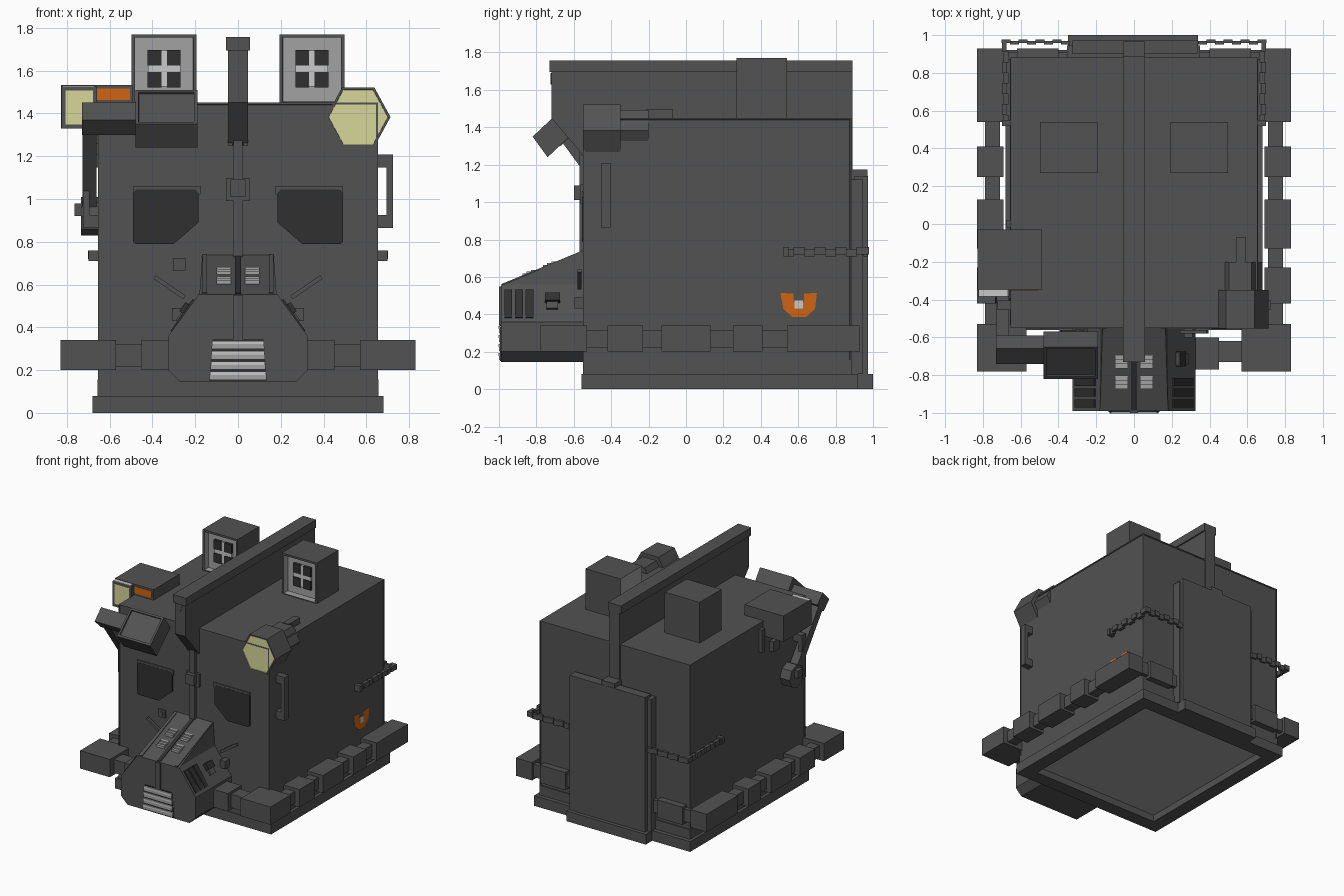
import bpy, bmesh, math
from mathutils import Vector

cube = bpy.data.objects.get("Cube")
if cube:
    bpy.data.objects.remove(cube, do_unlink=True)


def material(name, r, g, b):
    m = bpy.data.materials.new(name)
    m.use_nodes = True
    m.diffuse_color = (r, g, b, 1)
    bsdf = next(n for n in m.node_tree.nodes if n.type == "BSDF_PRINCIPLED")
    bsdf.inputs["Base Color"].default_value = (r, g, b, 1)
    bsdf.inputs["Roughness"].default_value = 0.8
    return m


GREY = material("hull grey", .085, .085, .085)
DARK = material("dark grey", .03, .03, .03)
MID = material("light grey", .36, .36, .36)
PALE = material("pale grey", .58, .58, .58)
YELLOW = material("lens yellow", .68, .68, .32)
ORANGE = material("orange", .63, .13, .006)


def finish(name, bm, mat):
    bmesh.ops.recalc_face_normals(bm, faces=bm.faces)
    me = bpy.data.meshes.new(name)
    bm.to_mesh(me)
    bm.free()
    me.materials.append(mat)
    ob = bpy.data.objects.new(name, me)
    bpy.context.collection.objects.link(ob)
    return ob


def prism(name, pts, axis, a, b, mat=GREY):
    """Extrude a flat outline along one axis from a to b."""
    place = {"x": lambda u, v, w: (w, u, v), "y": lambda u, v, w: (u, w, v),
             "z": lambda u, v, w: (u, v, w)}[axis]
    bm = bmesh.new()
    lo, hi = [[bm.verts.new(place(u, v, w)) for u, v in pts] for w in (a, b)]
    bm.faces.new(lo)
    bm.faces.new(hi)
    for i in range(len(pts)):
        j = (i + 1) % len(pts)
        bm.faces.new((lo[i], lo[j], hi[j], hi[i]))
    return finish(name, bm, mat)


def box(name, x0, x1, y0, y1, z0, z1, mat=GREY):
    return prism(name, [(x0, y0), (x1, y0), (x1, y1), (x0, y1)], "z", z0, z1, mat)


def pair(name, x0, x1, *rest):
    box("left_" + name, x0, x1, *rest)
    box("right_" + name, -x1, -x0, *rest)


def strut(name, p, q, w, mat=GREY):
    """Square bar between two points."""
    p, q = Vector(p), Vector(q)
    h = w / 2
    ob = box(name, -h, h, -h, h, 0, (q - p).length, mat)
    ob.location = p
    ob.rotation_euler = (q - p).to_track_quat("Z", "Y").to_euler()
    return ob


def recess(ob, direction, thickness, depth, mat=None):
    """Inset and push the face that looks in the given direction."""
    bm = bmesh.new()
    bm.from_mesh(ob.data)
    face = max(bm.faces, key=lambda f: f.normal.dot(Vector(direction)))
    bmesh.ops.inset_individual(bm, faces=[face], thickness=thickness)
    walls = bmesh.ops.inset_individual(bm, faces=[face], thickness=.001, depth=-depth)["faces"]
    if mat:
        ob.data.materials.append(mat)
        for f in walls + [face]:
            f.material_index = 1
    bm.to_mesh(ob.data)
    bm.free()


# Hull with framed sides
hull = box("hull", -.655, .655, -.55, .885, .075, 1.45)
for direction in ((1, 0, 0), (-1, 0, 0), (0, 1, 0), (0, -1, 0)):
    recess(hull, direction, .013, .005)
box("lower_ledge", -.656, .656, -.552, .887, .075, .155)

# Base frame around a light underside panel
pair("base_rail", .57, .68, -.56, .92, 0, .08)
box("front_base_rail", -.58, .58, -.56, -.45, 0, .08)
box("rear_base_rail", -.58, .58, .81, .92, 0, .08)
box("rear_base", -.35, .34, .9, 1, 0, .08)
box("underside_panel", -.575, .575, -.455, .815, .055, .07, MID)

# Rear panel
box("rear_panel_frame", -.355, .35, .87, .945, .08, 1.12)
box("rear_panel", -.325, .335, .9, .972, .08, 1.14)
box("rear_panel_latch", -.055, .055, .88, .97, 1.1, 1.175)

# Roof spine, running down the back and the front
spine = [(-.72, 1.75), (-.72, 1.45), (-.55, 1.25), (-.54, 1.42), (.85, 1.42),
         (.85, 1.12), (.89, 1.12), (.89, 1.75)]
prism("spine", spine, "x", -.046, .046)
box("spine_cap", -.057, .057, -.73, .89, 1.695, 1.757)
prism("spine_marker", [(-.025, 1.69), (.025, 1.69), (0, 1.63)], "y", -.724, -.715)
box("front_seam", -.022, .022, -.57, -.54, .72, 1.29)
pair("seam_lip", .025, .046, -.56, -.54, 1.25, 1.44)
box("latch_plate", -.055, .055, -.565, -.54, .99, 1.095)
box("latch", -.035, .035, -.6, -.55, 1.01, 1.09)
box("hatch_button", -.305, -.245, -.56, -.54, .665, .725)
box("hatch_button_centre", -.29, -.26, -.565, -.54, .68, .71)

# Roof boxes with recessed four-pane fronts; the left one has a light inner side
for side, cx in (("left", .345), ("right", -.345)):
    ob = box(side + "_roof_box", cx - .152, cx + .152, .27, .54, 1.44, 1.77)
    recess(ob, (0, -1, 0), .022, .05, MID)
    if side == "left":
        for f in ob.data.polygons:
            if f.normal.x < -.9 and f.center.x < cx - .15:
                f.material_index = 1
    box(side + "_cross_upright", cx - .014, cx + .014, .306, .325, 1.525, 1.695, PALE)
    box(side + "_cross_bar", cx - .076, cx + .076, .306, .325, 1.592, 1.625, PALE)
    for i in (-1, 1):
        for k in (-1, 1):
            x, z = cx + i * .045, 1.609 + k * .052
            box(side + "_pane", x - .032, x + .032, .3, .325, z - .036, z + .036, DARK)

# Windows with visors
for side, s in (("left", 1), ("right", -1)):
    shape = [(.185, 1.03), (.2, 1.045), (.475, 1.045), (.49, 1.03), (.49, .8), (.48, .79),
             (.3, .79), (.185, .89)]
    prism(side + "_window", [(s * x, z) for x, z in shape], "y", -.557, -.54, DARK)
pair("visor", .175, .49, -.556, -.54, 1.02, 1.06)

# Snout: cross-section extruded forward, then cut by the sloping top
half = [(.165, .76), (.18, .56), (.325, .36), (.325, .2), (.27, .145)]
snout = prism("snout", half + [(-x, z) for x, z in reversed(half)], "y", -.99, -.54)
bm = bmesh.new()
bm.from_mesh(snout.data)
slope = Vector((0, -.19, .46)).normalized()
bmesh.ops.bisect_plane(bm, geom=bm.verts[:] + bm.edges[:] + bm.faces[:],
                       plane_co=(0, -.54, .74), plane_no=slope, clear_outer=True)
bmesh.ops.holes_fill(bm, edges=[e for e in bm.edges if e.is_boundary])
bm.to_mesh(snout.data)
bm.free()


def on_hood(x, y, lift=0.0):
    return Vector((x, y, .74 + (y + .54) * .19 / .46)) + slope * lift


strut("hood_groove", on_hood(0, -.985, -.01), on_hood(0, -.55, -.01), .03, DARK)
box("nose_seam", -.022, .022, -1, -.98, .34, .55)
for s in (-1, 1):
    strut("hood_edge", on_hood(s * .155, -.985, -.005), on_hood(s * .155, -.55, -.005), .022)
    # Stepped vents on the hood
    for y in (-.73, -.84):
        for k in range(3):
            yy = y - .022 + k * .022
            strut("hood_vent", on_hood(s * .066 - .034, yy), on_hood(s * .066 + .034, yy), .024, MID)
    # Vents, gadget and rod on each cheek
    for y in (-.95, -.893, -.836):
        strut("cheek_vent", (s * .195, y, .52), (s * .298, y, .372), .042, DARK)
    strut("cheek_gadget", (s * .21, -.715, .495), (s * .265, -.715, .417), .06)
    strut("cheek_gadget_top", (s * .213, -.715, .495), (s * .242, -.715, .453), .08, DARK)
    strut("rod", (s * .25, -.57, .54), (s * .39, -.57, .635), .02)
    box("rod_mount", s * .287 - .022, s * .287 + .022, -.6, -.54, .43, .49)

# Nose grille
prism("grille_back", [(-.135, .15), (.135, .15), (.12, .345), (-.12, .345)], "y", -.994, -.97, DARK)
for k in range(4):
    z = .157 + k * .048
    w = .13 - k * .003
    box("grille_bar", -w, w, -1, -.98, z, z + .036, MID)
    box("grille_bar_lip", -w, w, -1.003, -.985, z + .02, z + .036, PALE)

# Segmented bumper around the sides and corners
for y0, y1 in ((.54, .93), (.25, .41), (-.13, .13), (-.42, -.23)):
    pair("bumper_block", .69, .83, y0, y1, .2, .34)
pair("bumper_core", .71, .79, -.6, .6, .22, .315)
pair("bumper_corner", .57, .83, -.78, -.53, .2, .34)
pair("front_bumper_core", .3, .6, -.73, -.62, .215, .32)
pair("front_bumper_block", .3, .45, -.77, -.6, .2, .34)
pair("rear_bumper_block", .4, .62, .87, .93, .2, .34)
pair("rear_bumper_core", .35, .7, .87, .91, .22, .32)

# Side handles and a hanging hook
pair("handle_bar", .695, .725, -.455, -.405, .865, 1.208)
for z in (.865, 1.148):
    pair("handle_end", .64, .7, -.455, -.405, z, z + .06)
box("hook_strap", -.675, -.64, -.02, .02, 1.22, 1.4)
box("hook", -.685, -.64, -.19, -.11, 1.18, 1.26)

# Chains around the rear corners
for k in range(8):
    t = .03 * (k % 2)
    y, x = .52 + k * .056, .34 + k * .045
    pair("side_chain_link", .665 + t / 3, .69 + t / 3, y, y + .058, .71 + t / 3, .75 + t / 3)
    pair("rear_chain_link", x, x + .047, .95 + t / 4, .97 + t / 4, .71 + t / 3, .75 + t / 3)
pair("chain_anchor", .64, .7, .52, .55, .71, .76)


# Hexagonal lamp with a lens set inside its rim
def hexagon(r):
    return [(.562 + r * math.cos(i * math.pi / 3), 1.383 + r * 1.06 * math.sin(i * math.pi / 3))
            for i in range(6)]


lamp = prism("hex_lamp", hexagon(.151), "y", -.552, -.35)
recess(lamp, (0, -1, 0), .012, .004, YELLOW)
prism("hex_lamp_back", hexagon(.118), "y", -.35, -.2)
box("hex_lamp_stem", .54, .59, -.21, -.07, 1.44, 1.497)

# Corner marker lamp
box("marker_lamp", -.828, -.49, -.35, -.03, 1.33, 1.533)
ob = box("marker_lamp_hood", -.825, -.66, -.385, -.34, 1.33, 1.525)
recess(ob, (0, -1, 0), .025, .004, YELLOW)
box("marker_hood_top", -.82, -.67, -.383, -.35, 1.524, 1.53, PALE)
box("marker_signal", -.672, -.505, -.353, -.34, 1.463, 1.517, ORANGE)

# Tilted screen on its side arm
screen = prism("screen", [(-.82, 1.35), (-.65, 1.51), (-.57, 1.4), (-.74, 1.24)], "x", -.48, -.19)
recess(screen, (0, -.7, .7), .022, .012)
prism("arm_top", [(-.74, 1.37), (-.66, 1.45), (-.59, 1.38), (-.67, 1.3)], "x", -.73, -.47)
strut("arm", (-.695, -.33, .92), (-.695, -.68, 1.4), .065)
hub = [(-.33 + .09 * math.cos(i * math.pi / 4), .92 + .09 * math.sin(i * math.pi / 4)) for i in range(8)]
prism("arm_hub", hub, "x", -.735, -.64)
box("arm_bolt", -.765, -.73, -.36, -.3, .92, .98)

# Painted side patch
patch = [(.505, .515), (.575, .51), (.575, .465), (.63, .465), (.63, .51), (.7, .515),
         (.69, .43), (.64, .385), (.57, .385), (.52, .43)]
prism("side_patch", patch, "x", .645, .653, ORANGE)
box("side_patch_centre", .645, .655, .58, .625, .43, .475, PALE)
